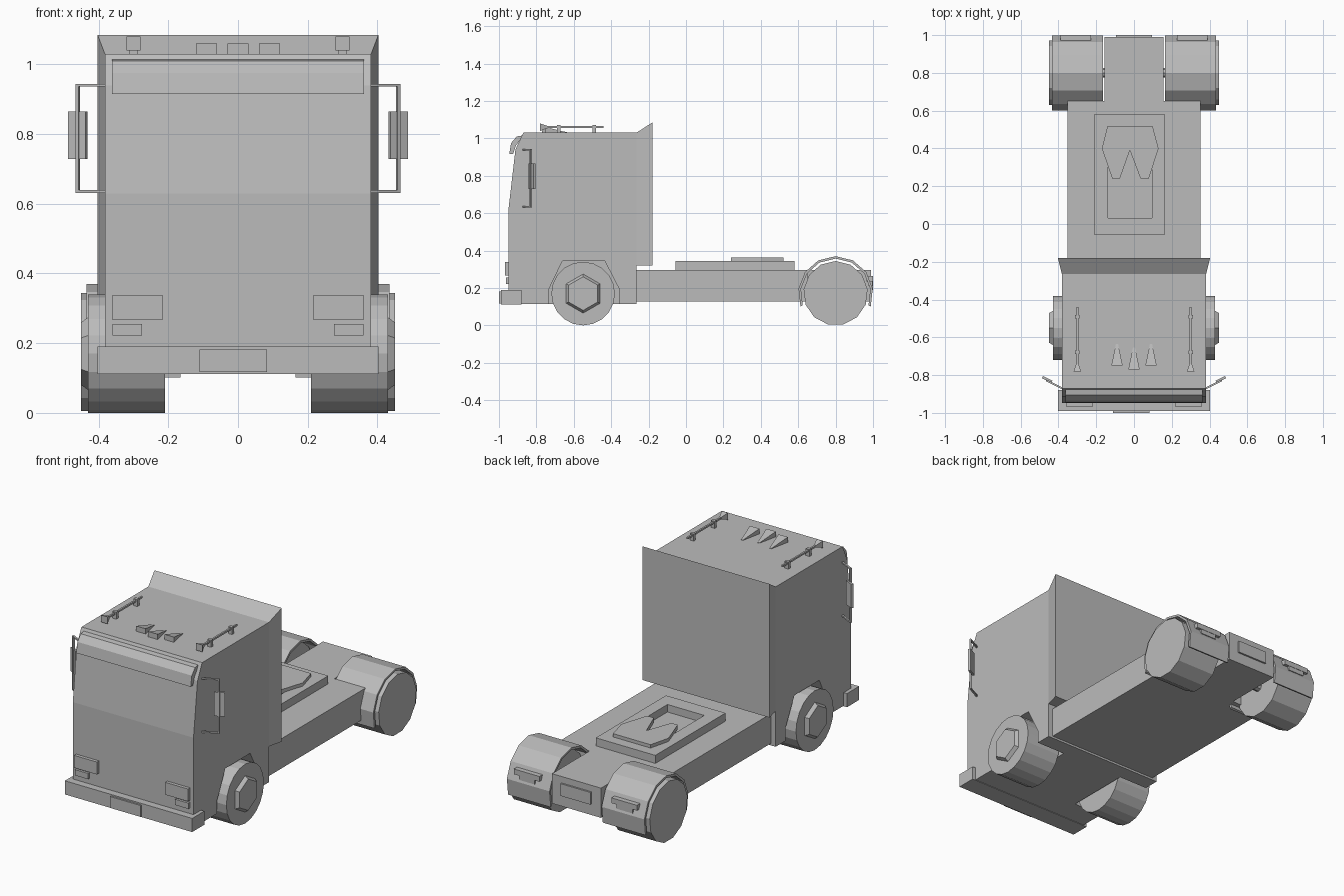
import bpy, bmesh, math
from mathutils import Vector, Matrix

old = bpy.data.objects.get("Cube")
if old:
    bpy.data.objects.remove(old, do_unlink=True)

grey = bpy.data.materials.new("plain grey")
grey.use_nodes = True
grey.diffuse_color = (0.5, 0.5, 0.5, 1)
grey.node_tree.nodes["Principled BSDF"].inputs["Base Color"].default_value = (0.5, 0.5, 0.5, 1)


def finish(name, bm, mirror=False):
    bmesh.ops.recalc_face_normals(bm, faces=bm.faces)
    mesh = bpy.data.meshes.new(name)
    bm.to_mesh(mesh)
    bm.free()
    mesh.materials.append(grey)
    ob = bpy.data.objects.new(name, mesh)
    bpy.context.collection.objects.link(ob)
    if mirror:
        ob.modifiers.new("Mirror", 'MIRROR')
    return ob


def loft(name, a, b, mirror=False):
    """Closed solid between two matching rings of points."""
    bm = bmesh.new()
    va, vb = [bm.verts.new(p) for p in a], [bm.verts.new(p) for p in b]
    bm.faces.new(va)
    bm.faces.new(vb)
    for i in range(len(va)):
        j = (i + 1) % len(va)
        bm.faces.new((va[i], va[j], vb[j], vb[i]))
    return finish(name, bm, mirror)


def side_prism(name, pts, x0, x1, mirror=False):
    return loft(name, [(x0, y, z) for y, z in pts], [(x1, y, z) for y, z in pts], mirror)


def top_prism(name, pts, z0, z1):
    return loft(name, [(x, y, z0) for x, y in pts], [(x, y, z1) for x, y in pts])


def box(name, x, y, z, mirror=False):
    return side_prism(name, [(y[0], z[0]), (y[1], z[0]), (y[1], z[1]), (y[0], z[1])], x[0], x[1], mirror)


def rect(y, x, z0, z1):
    return [(-x, y, z0), (x, y, z0), (x, y, z1), (-x, y, z1)]


def ring(cy, cz, r, n, start=90, sweep=360):
    return [(cy + r * math.cos(a), cz + r * math.sin(a))
            for a in (math.radians(start + sweep * i / n) for i in range(n))]


def cut(ob, cutter):
    cutter.hide_render = True
    cutter.hide_set(True)
    mod = ob.modifiers.new("Cut", 'BOOLEAN')
    mod.operation = 'DIFFERENCE'
    mod.solver = 'EXACT'
    mod.object = cutter


# Cab with open wheel arches
cab = side_prism("cab", [(-0.948, 0.115), (-0.265, 0.115), (-0.265, 1.03), (-0.87, 1.03),
                         (-0.912, 0.94), (-0.948, 0.63)], -0.382, 0.382)
arch = [(-0.735, 0.05), (-0.735, 0.19), (-0.66, 0.345), (-0.435, 0.345), (-0.355, 0.19), (-0.355, 0.05)]
for side, x in (("left", 0.2), ("right", -0.2)):
    cut(cab, side_prism(side + "_arch_cutter", arch, x, x * 2.5))

# Flared rear wall and roof lip
loft("rear_flare", rect(-0.265, 0.382, 0.32, 1.03), rect(-0.18, 0.403, 0.32, 1.085))

# Sun visor wrapped over the top of the windscreen
side_prism("sun_visor", [(-0.945, 0.915), (-0.935, 0.975), (-0.905, 1.01), (-0.875, 1.015),
                         (-0.88, 1.0), (-0.91, 0.96), (-0.925, 0.915)], -0.362, 0.362)

# Bumper, number plate and lamps
box("bumper", (-0.403, 0.403), (-0.99, -0.88), (0.112, 0.19))
box("front_plate", (-0.11, 0.083), (-1.0, -0.988), (0.117, 0.182))
box("headlight", (0.217, 0.36), (-0.967, -0.94), (0.267, 0.338), True)
box("fog_light", (0.275, 0.36), (-0.962, -0.94), (0.222, 0.255), True)

# Chassis with narrow tail
top_prism("chassis", [(-0.353, -0.3), (0.353, -0.3), (0.353, 0.65), (0.155, 0.65),
                      (0.155, 0.99), (-0.155, 0.99), (-0.155, 0.65), (-0.353, 0.65)], 0.127, 0.297)
box("rear_plate", (-0.095, 0.095), (0.985, 1.0), (0.19, 0.26))

# Coupling base with recess, and forked coupling plate
base = box("coupling_base", (-0.212, 0.165), (-0.055, 0.58), (0.29, 0.343))
cut(base, box("recess_cutter", (-0.138, 0.095), (0.032, 0.45), (0.3, 0.4)))
top_prism("coupling_plate", [(-0.14, 0.52), (0.098, 0.52), (0.13, 0.4), (0.078, 0.24), (0.035, 0.24),
                             (-0.022, 0.39), (-0.075, 0.24), (-0.115, 0.24), (-0.17, 0.4)], 0.335, 0.362)

# Wheels, hubs and axle
side_prism("front_wheel", ring(-0.55, 0.17, 0.17, 20), 0.21, 0.43, True)
loft("front_hub", [(0.425, y, z) for y, z in ring(-0.55, 0.17, 0.108, 6)],
     [(0.45, y, z) for y, z in ring(-0.55, 0.17, 0.09, 6)], True)
side_prism("rear_wheel", ring(0.8, 0.172, 0.172, 13), 0.21, 0.45, True)
side_prism("rear_axle", ring(0.8, 0.17, 0.025, 8), -0.25, 0.25)

# Rear fenders as thin bent sheets
steps, span = 8, 220
outer = ring(0.8, 0.17, 0.2, steps + 1, -20, span * (steps + 1) / steps)
inner = ring(0.8, 0.17, 0.187, steps + 1, -20, span * (steps + 1) / steps)
bm = bmesh.new()
rows = [[bm.verts.new(p) for p in ((0.165, *o), (0.435, *o), (0.435, *i), (0.165, *i))]
        for o, i in zip(outer, inner)]
for a, b in zip(rows, rows[1:]):
    for k in range(4):
        m = (k + 1) % 4
        bm.faces.new((a[k], a[m], b[m], b[k]))
bm.faces.new(rows[0])
bm.faces.new(rows[-1])
finish("rear_fender", bm, True)

# Tail lamps
box("tail_lamp", (0.228, 0.39), (0.965, 1.0), (0.235, 0.265), True)
box("tail_lamp_lower", (0.26, 0.36), (0.975, 0.998), (0.21, 0.235), True)

# Roof air horns on posts
box("horn_pipe", (0.295, 0.305), (-0.76, -0.44), (1.055, 1.065), True)
for i, y in enumerate((-0.68, -0.49)):
    box(f"horn_post_{i + 1}", (0.288, 0.312), (y - 0.009, y + 0.009), (1.025, 1.07), True)


def square(x, y, z, r):
    return [(x + a * r, y, z + b * r) for a, b in ((-1, -1), (1, -1), (1, 1), (-1, 1))]


loft("horn_mouth", square(0.3, -0.78, 1.06, 0.02), square(0.3, -0.74, 1.06, 0.006), True)

# Three tapered roof lamps
for i, (x, y) in enumerate(((-0.09, -0.75), (0, -0.77), (0.09, -0.75))):
    tail = y + 0.115
    loft(f"roof_lamp_{i + 1}", [(x - 0.03, y, 1.025), (x + 0.03, y, 1.025), (x + 0.03, y, 1.06), (x - 0.03, y, 1.06)],
         [(x - 0.006, tail, 1.025), (x + 0.006, tail, 1.025), (x + 0.006, tail, 1.032), (x - 0.006, tail, 1.032)])

# Mirror brackets and mirrors, swept outward and back
foot, knee = Vector((0.375, -0.873, 0)), Vector((0.46, -0.83, 0))
out = (knee - foot).normalized()
turn = Matrix.Rotation(math.atan2(out.y, out.x), 4, 'Z')


def swept_box(name, center, size):
    bm = bmesh.new()
    bmesh.ops.create_cube(bm, size=1, matrix=Matrix.Translation(center) @ turn @ Matrix.Diagonal((*size, 1)))
    finish(name, bm, True)


arm = (knee - foot).length
for part, z in (("upper", 0.94), ("lower", 0.635)):
    swept_box(part + "_mirror_arm", (foot + knee) / 2 + Vector((0, 0, z)), (arm, 0.01, 0.008))
swept_box("mirror_bar", knee + Vector((0, 0, 0.7875)), (0.01, 0.01, 0.313))
swept_box("mirror", knee + Vector((0, 0.007, 0.797)), (0.056, 0.014, 0.137))
